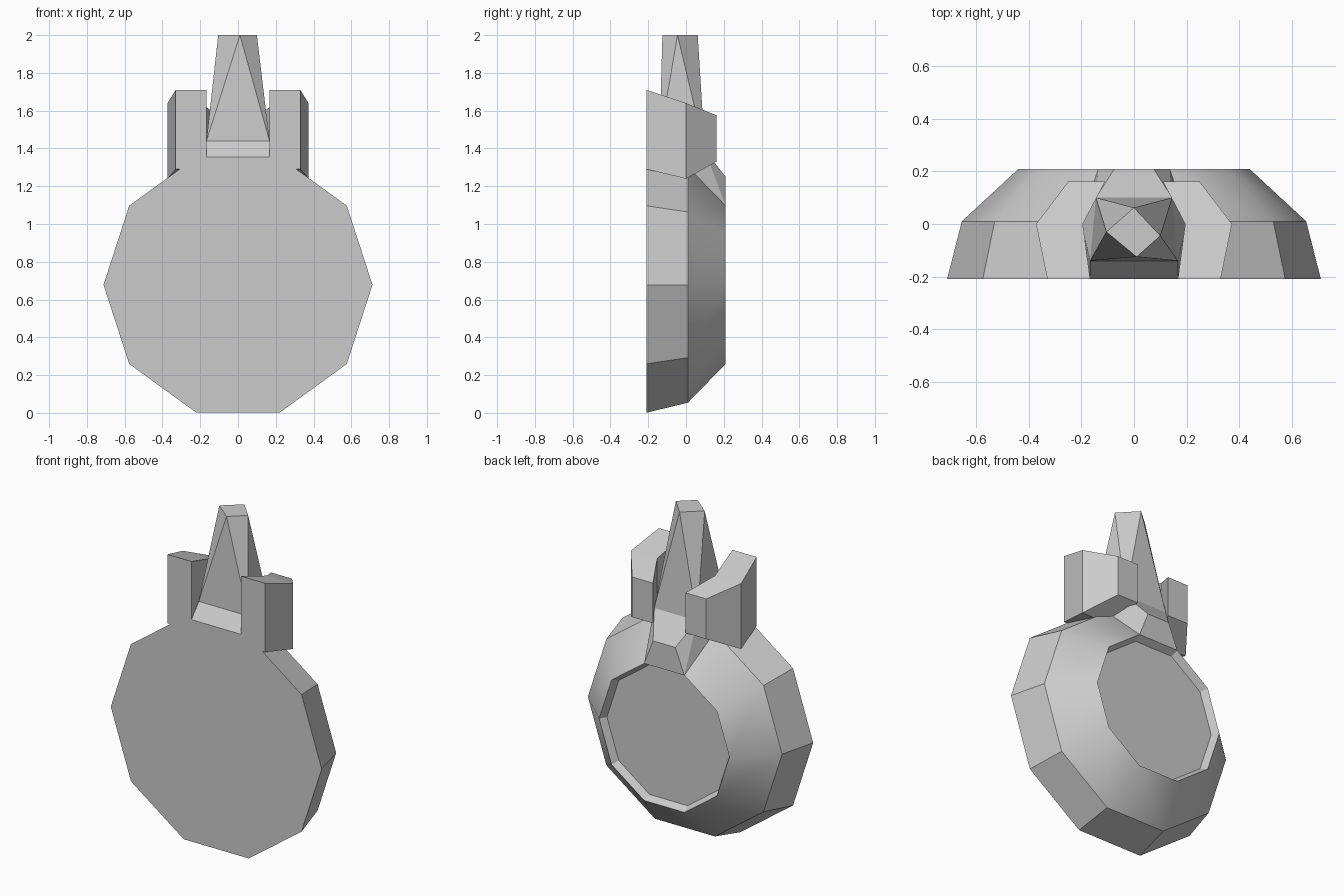
import bpy
import bmesh
import math

cube = bpy.data.objects.get("Cube")
if cube:
    bpy.data.objects.remove(cube, do_unlink=True)

grey = bpy.data.materials.new("plain grey")
grey.use_nodes = True
colour = (0.6, 0.6, 0.6, 1)
grey.diffuse_color = colour
grey.node_tree.nodes["Principled BSDF"].inputs["Base Color"].default_value = colour


def finish(name, bm):
    bmesh.ops.recalc_face_normals(bm, faces=bm.faces)
    mesh = bpy.data.meshes.new(name)
    bm.to_mesh(mesh)
    bm.free()
    mesh.materials.append(grey)
    obj = bpy.data.objects.new(name, mesh)
    bpy.context.collection.objects.link(obj)
    return obj


def loft(name, rings):
    """Skin matching rings of points and cap both ends."""
    bm = bmesh.new()
    loops = [[bm.verts.new(p) for p in ring] for ring in rings]
    for a, b in zip(loops, loops[1:]):
        n = len(a)
        for i in range(n):
            bm.faces.new((a[i], a[(i + 1) % n], b[(i + 1) % n], b[i]))
    bm.faces.new(loops[0])
    bm.faces.new(loops[-1])
    return finish(name, bm)


def hull(name, points):
    bm = bmesh.new()
    for p in points:
        bm.verts.new(p)
    res = bmesh.ops.convex_hull(bm, input=bm.verts)
    unused = {e for e in res["geom_interior"] if isinstance(e, bmesh.types.BMVert)}
    bmesh.ops.delete(bm, geom=list(unused), context='VERTS')
    bmesh.ops.dissolve_limit(bm, angle_limit=0.02, verts=bm.verts, edges=bm.edges)
    return finish(name, bm)


def both_sides(points):
    return [(s * x, y, z) for x, y, z in points for s in (1, -1)]


# Ten-sided body with a shallow recess in its back: (y, radius)
SIDES, CENTRE = 10, 0.678
profile = [(-0.21, 0.712), (0.01, 0.656), (0.21, 0.44), (0.168, 0.416)]
angles = [math.tau * i / SIDES for i in range(SIDES)]
body = loft("body", [[(r * math.cos(a), y, CENTRE + r * math.sin(a)) for a in angles]
                     for y, r in profile])
bpy.ops.object.select_all(action='DESELECT')
body.select_set(True)
bpy.context.view_layer.objects.active = body
bpy.ops.object.shade_smooth_by_angle(angle=math.radians(30))

# Neck block sloping down to the back rim
hull("neck", both_sides([
    (0.167, -0.21, 1.355), (0.167, -0.14, 1.44), (0.145, 0.10, 1.39),
    (0.075, 0.21, 1.25), (0.136, 0.21, 1.096),
    (0.167, -0.2, 1.12), (0.202, 0.01, 1.3)]))

# Tapered spike: square foot twisting into a diamond tip
foot = both_sides([(0.167, -0.14, 1.44), (0.145, 0.10, 1.39)])
tip = [(-0.105, -0.03, 2), (0, 0.062, 2), (0.1, -0.045, 2), (0.01, -0.125, 2)]
hull("spike", foot + tip)

# Bent side posts: (y, inner x, outer x, bottom z, top z)
sections = [(-0.21, 0.167, 0.33, 1.29, 1.71),
            (0, 0.195, 0.373, 1.24, 1.64),
            (0.162, 0.11, 0.25, 1.33, 1.575)]
for side, name in ((1, "left_post"), (-1, "right_post")):
    loft(name, [[(side * i, y, low), (side * o, y, low), (side * o, y, high), (side * i, y, high)]
                for y, i, o, low, high in sections])
